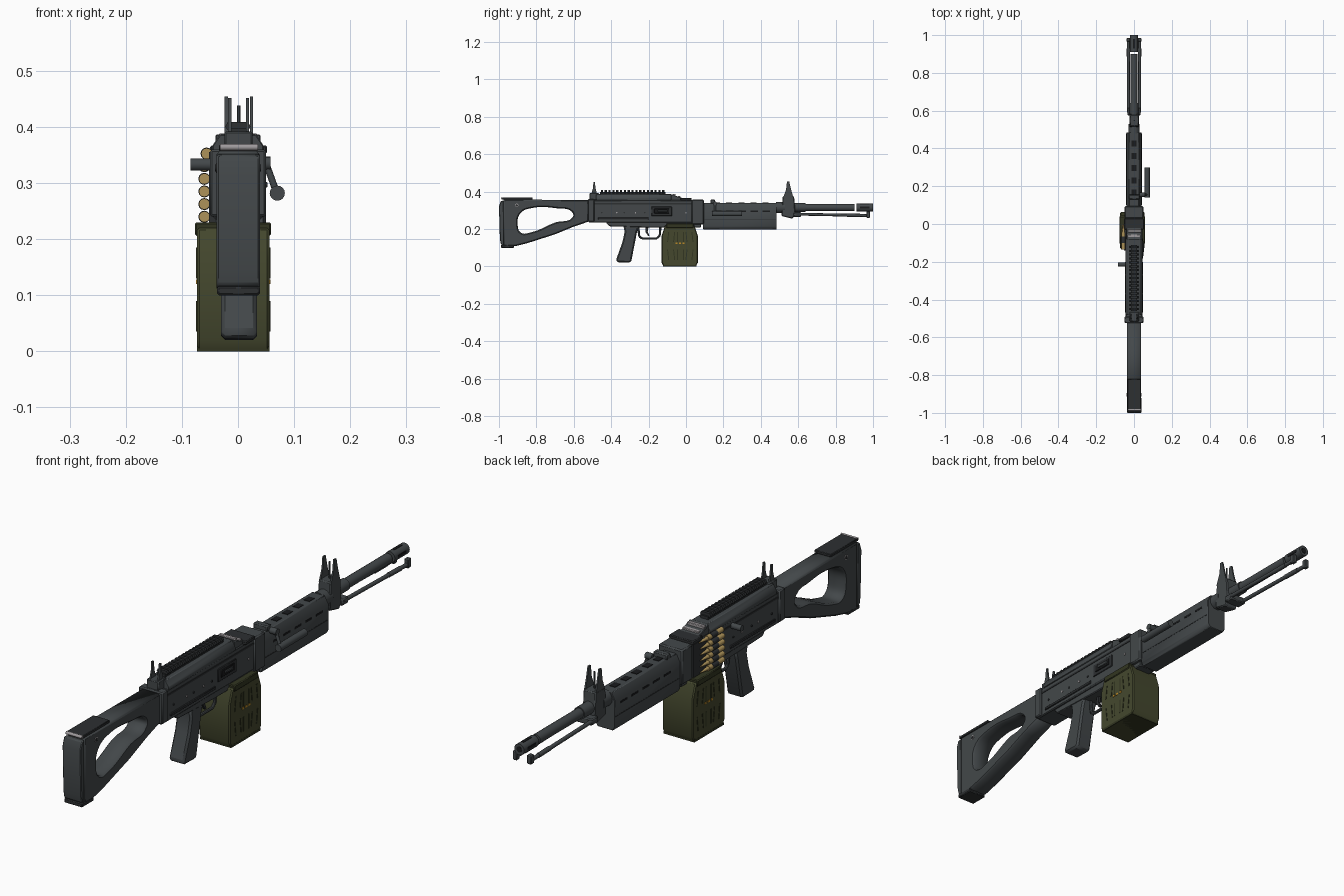
import bpy, bmesh, math
from mathutils import Vector


def material(name, rgb):
    m = bpy.data.materials.new(name)
    m.diffuse_color = (*rgb, 1)
    return m


STEEL = material("gunmetal", (0.056, 0.064, 0.068))
DARK = material("dark steel", (0.026, 0.029, 0.031))
BLACK = material("black", (0.01, 0.011, 0.012))
OLIVE = material("olive", (0.058, 0.064, 0.027))
DEEP = material("dark olive", (0.032, 0.036, 0.015))
BRASS = material("brass", (0.42, 0.29, 0.1))
SILVER = material("bright metal", (0.35, 0.33, 0.34))
AMBER = material("amber", (0.5, 0.25, 0.02))


def finish(name, bm, mat, bevel=0.0):
    bmesh.ops.recalc_face_normals(bm, faces=bm.faces)
    me = bpy.data.meshes.new(name)
    bm.to_mesh(me)
    bm.free()
    me.materials.append(mat)
    ob = bpy.data.objects.new(name, me)
    bpy.context.collection.objects.link(ob)
    bpy.context.view_layer.objects.active = ob
    for o in bpy.context.selected_objects:
        o.select_set(False)
    ob.select_set(True)
    bpy.ops.object.shade_smooth_by_angle(angle=math.radians(35))
    if bevel:
        b = ob.modifiers.new("edge", 'BEVEL')
        b.width, b.segments, b.limit_method = bevel, 1, 'ANGLE'
    return ob


def extrude(name, pts, a, b, mat, axis='x', bevel=0.0):
    """Profile in (y,z) swept along x, or in (x,z) swept along y."""
    put = (lambda p, t: (t, p[0], p[1])) if axis == 'x' else (lambda p, t: (p[0], t, p[1]))
    bm = bmesh.new()
    lo = [bm.verts.new(put(p, a)) for p in pts]
    hi = [bm.verts.new(put(p, b)) for p in pts]
    bm.faces.new(lo)
    bm.faces.new(hi[::-1])
    for i in range(len(pts)):
        j = (i + 1) % len(pts)
        bm.faces.new((lo[i], lo[j], hi[j], hi[i]))
    return finish(name, bm, mat, bevel)


def box(name, x, y, z, mat, bevel=0.0):
    return extrude(name, [(y[0], z[0]), (y[1], z[0]), (y[1], z[1]), (y[0], z[1])],
                   x[0], x[1], mat, 'x', bevel)


def rod(name, p, q, r, mat, r2=None, n=16):
    p, q = Vector(p), Vector(q)
    bm = bmesh.new()
    bmesh.ops.create_cone(bm, cap_ends=True, segments=n, radius1=r,
                          radius2=r if r2 is None else r2, depth=(q - p).length)
    bm.transform((q - p).to_track_quat('Z', 'Y').to_matrix().to_4x4())
    bmesh.ops.translate(bm, verts=bm.verts, vec=(p + q) / 2)
    return finish(name, bm, mat)


# Skeleton stock with a rounded teardrop opening
outline = [(-0.975, 0.358), (-0.52, 0.355), (-0.52, 0.24), (-0.6, 0.213), (-0.7, 0.172),
           (-0.85, 0.124), (-0.91, 0.109), (-0.975, 0.106)]
hole = [(-0.9, 0.22), (-0.885, 0.285), (-0.82, 0.313), (-0.69, 0.311), (-0.61, 0.292),
        (-0.605, 0.265), (-0.7, 0.235), (-0.83, 0.182), (-0.882, 0.18)]
cu = bpy.data.curves.new("stock", 'CURVE')
cu.dimensions, cu.fill_mode, cu.resolution_u = '2D', 'BOTH', 5
cu.extrude, cu.bevel_depth, cu.offset, cu.bevel_resolution = 0.032, 0.006, -0.006, 0
s = cu.splines.new('POLY')
s.points.add(len(outline) - 1)
for p, c in zip(s.points, outline):
    p.co = (*c, 0, 1)
s.use_cyclic_u = True
s = cu.splines.new('BEZIER')
s.bezier_points.add(len(hole) - 1)
for p, c in zip(s.bezier_points, hole):
    p.co = (*c, 0)
    p.handle_left_type = p.handle_right_type = 'AUTO'
s.use_cyclic_u = True
cu.materials.append(STEEL)
stock = bpy.data.objects.new("stock", cu)
stock.rotation_euler = (math.pi / 2, 0, math.pi / 2)
bpy.context.collection.objects.link(stock)
bpy.context.view_layer.objects.active = stock
stock.select_set(True)
bpy.ops.object.convert(target='MESH')

# Butt pad and shoulder rest
extrude("butt_pad", [(-0.975, 0.352), (-0.99, 0.35), (-1.0, 0.32), (-0.995, 0.145), (-0.99, 0.12),
                     (-0.975, 0.108)], -0.038, 0.039, STEEL, bevel=0.003)
box("butt_toe", (-0.037, 0.039), (-0.99, -0.92), (0.1, 0.116), DARK, 0.003)
box("shoulder_rest", (-0.034, 0.036), (-0.985, -0.82), (0.357, 0.368), DARK, 0.002)
rod("rest_hinge", (-0.032, -0.983, 0.364), (0.036, -0.983, 0.364), 0.006, SILVER)
rod("stock_pin", (-0.0395, -0.905, 0.327), (0.0395, -0.905, 0.327), 0.009, SILVER)
rod("stock_pin_core", (-0.041, -0.905, 0.327), (0.041, -0.905, 0.327), 0.006, DARK)

# Receiver
box("receiver", (-0.044, 0.044), (-0.52, 0.04), (0.235, 0.355), STEEL, 0.004)
box("receiver_end", (-0.05, 0.05), (-0.525, -0.49), (0.24, 0.36), STEEL, 0.004)
box("front_trunnion", (-0.05, 0.05), (0.03, 0.095), (0.225, 0.358), STEEL, 0.005)
extrude("lower_frame", [(-0.43, 0.238), (-0.41, 0.215), (-0.2, 0.208), (0.08, 0.208), (0.08, 0.238)],
        -0.036, 0.036, STEEL, bevel=0.003)
box("receiver_seam", (-0.046, 0.046), (-0.49, 0.03), (0.332, 0.339), DARK)
box("side_rail", (-0.048, 0.048), (-0.47, -0.2), (0.25, 0.262), DARK, 0.002)
for i, y in enumerate((-0.45, -0.37, -0.33, -0.27, -0.22, 0.0)):
    rod(f"receiver_pin_{i}", (-0.047, y, 0.288), (0.047, y, 0.288), 0.004, SILVER if i % 2 else DARK)
box("ejection_port", (0.04, 0.047), (-0.185, -0.075), (0.27, 0.32), DARK, 0.002)
box("ejection_opening", (0.04, 0.05), (-0.17, -0.09), (0.283, 0.31), BLACK, 0.002)
box("port_cover", (0.04, 0.053), (-0.15, -0.1), (0.292, 0.302), STEEL, 0.002)

# Feed cover and toothed rail
extrude("feed_cover", [(-0.046, 0.352), (0.046, 0.352), (0.046, 0.366), (0.032, 0.387),
                       (-0.032, 0.387), (-0.046, 0.366)], -0.48, -0.08, STEEL, 'y', 0.002)
extrude("cover_nose", [(-0.08, 0.352), (-0.08, 0.387), (-0.04, 0.372), (-0.015, 0.365), (0.03, 0.358)],
        -0.04, 0.04, STEEL, bevel=0.002)
box("cover_latch", (-0.035, 0.035), (-0.07, -0.055), (0.374, 0.388), SILVER, 0.002)
box("cover_hinge", (-0.05, 0.052), (-0.03, 0.03), (0.352, 0.367), DARK, 0.003)
box("cover_clip", (-0.03, 0.038), (-0.045, -0.03), (0.36, 0.376), SILVER, 0.002)
box("rail_base", (-0.016, 0.016), (-0.46, -0.11), (0.385, 0.398), DARK)
for i in range(17):
    y = -0.455 + i * 0.0205
    extrude(f"rail_tooth_{i}", [(-0.014, 0.39), (0.014, 0.39), (0.023, 0.4), (0.018, 0.409),
                                (-0.018, 0.409), (-0.023, 0.4)], y, y + 0.011, DARK, 'y')

# Sights: a pair of tall ears each
box("rear_sight_base", (-0.024, 0.026), (-0.515, -0.465), (0.355, 0.392), STEEL, 0.003)
for side, x in (("left", -0.015), ("right", 0.017)):
    extrude(f"rear_sight_ear_{side}", [(-0.507, 0.385), (-0.475, 0.385), (-0.484, 0.42),
                                       (-0.487, 0.452), (-0.495, 0.452), (-0.497, 0.42)],
            x - 0.003, x + 0.003, STEEL)
for side, x in (("left", -0.021), ("right", 0.024)):
    extrude(f"front_sight_ear_{side}", [(0.518, 0.365), (0.575, 0.365), (0.562, 0.41),
                                        (0.552, 0.454), (0.54, 0.454), (0.535, 0.41)],
            x - 0.003, x + 0.003, STEEL)
rod("front_sight_post", (0.0015, 0.547, 0.37), (0.0015, 0.547, 0.438), 0.003, STEEL, n=8)
extrude("front_sight_base", [(0.51, 0.27), (0.57, 0.255), (0.585, 0.28), (0.578, 0.375),
                             (0.517, 0.375)], -0.025, 0.027, STEEL, bevel=0.004)

# Handguard with side and top vents
extrude("handguard", [(-0.032, 0.198), (0.032, 0.198), (0.041, 0.212), (0.041, 0.312), (0.026, 0.34),
                      (-0.026, 0.34), (-0.041, 0.312), (-0.041, 0.212)], 0.092, 0.485, STEEL, 'y', 0.002)
box("handguard_groove", (-0.0418, 0.0418), (0.1, 0.48), (0.25, 0.254), DARK)
for i in range(5):
    y = 0.15 + i * 0.065
    box(f"top_vent_{i}", (-0.012, 0.012), (y, y + 0.032), (0.33, 0.342), BLACK)
    box(f"side_vent_{i}", (-0.042, 0.042), (y, y + 0.04), (0.292, 0.3), BLACK)
box("barrel_latch", (-0.028, 0.03), (0.13, 0.155), (0.335, 0.358), STEEL, 0.004)

# Folded carry handle
rod("handle_pivot", (0.03, 0.155, 0.335), (0.058, 0.155, 0.335), 0.012, STEEL)
rod("handle_arm", (0.05, 0.155, 0.335), (0.068, 0.155, 0.285), 0.006, STEEL)
rod("handle_grip", (0.07, 0.14, 0.282), (0.07, 0.3, 0.282), 0.0135, STEEL)

# Barrel and slotted muzzle device
rod("gas_block", (0, 0.48, 0.315), (0, 0.53, 0.315), 0.03, STEEL)
rod("barrel", (0, 0.48, 0.315), (0, 0.9, 0.315), 0.019, STEEL)
rod("barrel_collar", (0, 0.58, 0.315), (0, 0.64, 0.315), 0.023, STEEL)
rod("muzzle", (0, 0.911, 0.315), (0, 1.0, 0.315), 0.021, STEEL)
rod("bore", (0, 0.99, 0.315), (0, 1.001, 0.315), 0.011, BLACK)
for x in (-0.0185, 0.0185):
    box(f"muzzle_slot_{'left' if x < 0 else 'right'}", (x - 0.003, x + 0.003), (0.93, 0.98),
        (0.31, 0.32), BLACK)
box("muzzle_slot_top", (-0.005, 0.005), (0.93, 0.98), (0.33, 0.3365), BLACK)

# Folded bipod
box("bipod_yoke", (-0.035, 0.035), (0.575, 0.615), (0.265, 0.29), STEEL, 0.004)
for side, k in (("left", -1), ("right", 1)):
    rod(f"bipod_leg_{side}", (k * 0.029, 0.59, 0.28), (k * 0.03, 0.97, 0.272), 0.0075, STEEL, n=12)
    rod(f"bipod_sleeve_{side}", (k * 0.029, 0.86, 0.274), (k * 0.03, 0.93, 0.273), 0.009, STEEL, n=12)
    box(f"bipod_foot_{side}", (k * 0.03 - 0.009, k * 0.03 + 0.009), (0.965, 0.985), (0.26, 0.295),
        STEEL, 0.003)

# Pistol grip, trigger and guard
extrude("pistol_grip", [(-0.335, 0.22), (-0.25, 0.22), (-0.262, 0.185), (-0.292, 0.03), (-0.3, 0.02),
                        (-0.368, 0.022), (-0.374, 0.035), (-0.34, 0.13), (-0.328, 0.185)],
        -0.03, 0.034, STEEL, bevel=0.007)
guard = [(-0.255, 0.21), (-0.25, 0.16), (-0.235, 0.15), (-0.155, 0.15), (-0.14, 0.165), (-0.137, 0.215)]
for i in range(5):
    rod(f"trigger_guard_{i}", (0, *guard[i]), (0, *guard[i + 1]), 0.006, STEEL, n=8)
extrude("trigger", [(-0.215, 0.215), (-0.2, 0.215), (-0.205, 0.185), (-0.195, 0.165), (-0.203, 0.163),
                    (-0.217, 0.185)], -0.005, 0.005, DARK)
rod("charging_handle", (-0.04, -0.215, 0.333), (-0.085, -0.215, 0.333), 0.011, STEEL)

# Ammunition box with raised ribs and rim
extrude("ammo_box", [(-0.13, 0.02), (-0.12, 0.0), (0.052, 0.0), (0.063, 0.02), (0.063, 0.165),
                     (0.045, 0.22), (-0.112, 0.22), (-0.13, 0.165)], -0.073, 0.056, OLIVE, bevel=0.004)
box("box_base_band", (-0.0735, 0.0565), (-0.122, 0.055), (0.0, 0.009), DEEP)
box("box_rim", (-0.077, 0.059), (-0.105, 0.04), (0.206, 0.23), DEEP, 0.003)
for i, (y, w) in enumerate(((-0.085, -0.012), (-0.033, 0), (0.019, 0.012))):
    for z0, z1, part in ((0.035, 0.09, "low"), (0.13, 0.185, "high")):
        for e in (-0.016, 0.016):
            tilt = w if part == "low" else -w
            base = w if part == "low" else 0
            y0 = y + e - base * 0.5
            extrude(f"box_groove_{part}_{i}_{'a' if e < 0 else 'b'}",
                    [(y0, z0), (y0 + 0.005, z0), (y0 + 0.005 + tilt * 0.5, z1), (y0 + tilt * 0.5, z1)],
                    -0.0745, 0.0575, DEEP)
for i in range(3):
    y = -0.056 + i * 0.019
    box(f"box_mark_{i}", (-0.0745, 0.0575), (y, y + 0.011), (0.12, 0.128), AMBER)

# Hanging cartridge belt on the left side
box("feed_tray", (-0.052, -0.04), (-0.14, 0.03), (0.23, 0.355), DARK)
for i in range(6):
    x, z = -0.06 + (0.004 if i == 5 else 0), 0.24 + i * 0.0225
    rod(f"cartridge_case_{i}", (x, -0.135, z), (x, -0.045, z), 0.0098, BRASS, n=12)
    rod(f"cartridge_tip_{i}", (x, -0.045, z), (x, 0.0, z), 0.0075, BRASS, 0.002, n=12)
    rod(f"belt_link_{i}", (x, -0.1, z), (x, -0.065, z), 0.0108, DARK, n=12)
